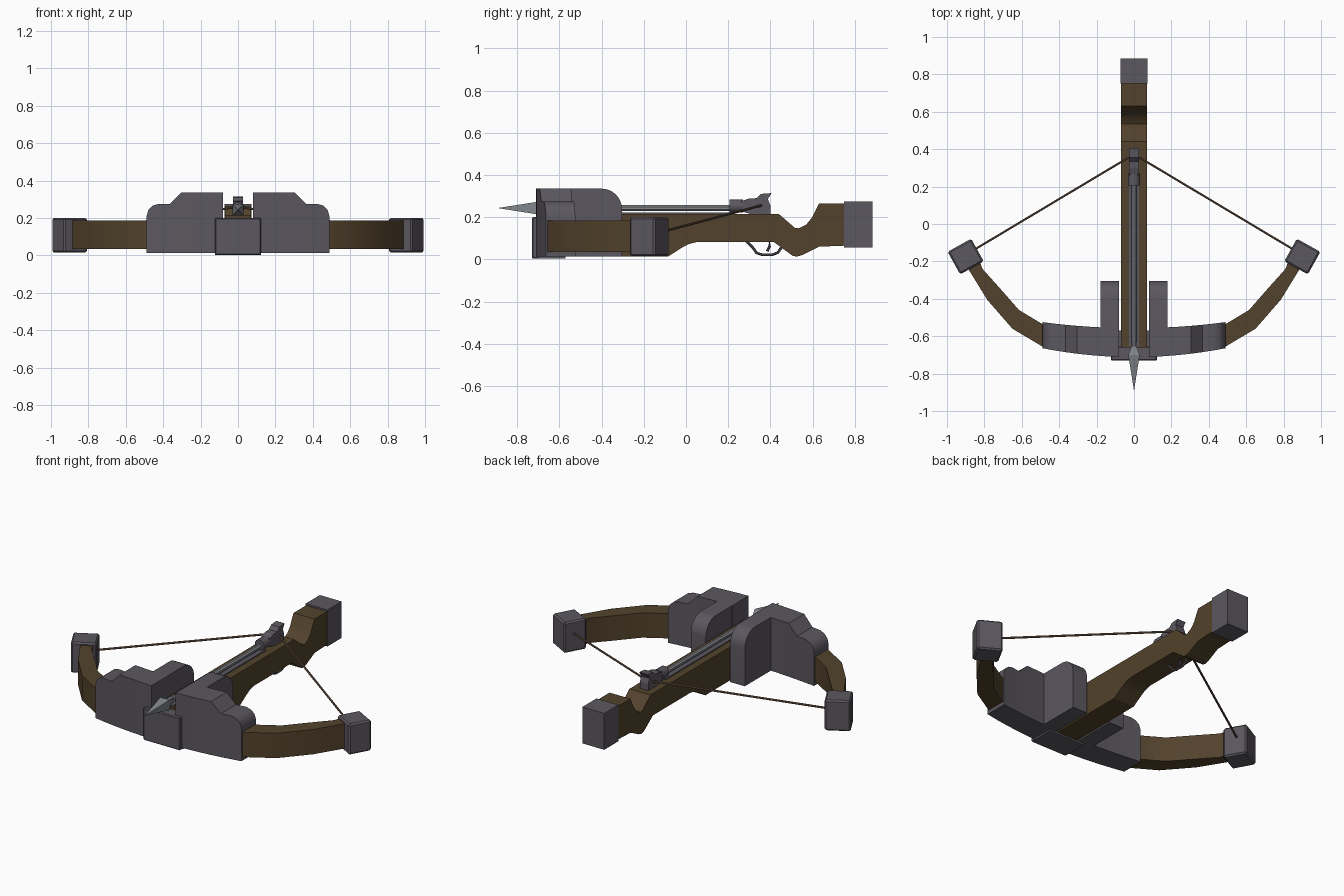
import bpy, bmesh, math
from mathutils import Vector, Matrix

if "Cube" in bpy.data.objects:
    bpy.data.objects.remove(bpy.data.objects["Cube"])


def mat(name, c):
    m = bpy.data.materials.new(name)
    m.diffuse_color = (*c, 1)
    m.use_nodes = True
    m.node_tree.nodes["Principled BSDF"].inputs["Base Color"].default_value = m.diffuse_color
    return m


STEEL = mat("dark_steel", (0.105, 0.095, 0.115))
WOOD = mat("brown_wood", (0.085, 0.055, 0.025))
TIP = mat("light_steel", (0.22, 0.23, 0.25))
CORD = mat("string_cord", (0.17, 0.105, 0.07))


def finish(name, bm, m, smooth=False):
    bmesh.ops.recalc_face_normals(bm, faces=bm.faces)
    me = bpy.data.meshes.new(name)
    bm.to_mesh(me)
    bm.free()
    me.materials.append(m)
    ob = bpy.data.objects.new(name, me)
    bpy.context.collection.objects.link(ob)
    if smooth:
        bpy.ops.object.select_all(action='DESELECT')
        ob.select_set(True)
        bpy.context.view_layer.objects.active = ob
        bpy.ops.object.shade_smooth_by_angle(angle=math.radians(32))
    return ob


def loft(name, rings, m, smooth=False):
    """Skin a list of equal-length point rings and cap both ends."""
    bm = bmesh.new()
    vs = [[bm.verts.new(p) for p in r] for r in rings]
    n = len(rings[0])
    for a, b in zip(vs, vs[1:]):
        for i in range(n):
            j = (i + 1) % n
            bm.faces.new((a[i], a[j], b[j], b[i]))
    bm.faces.new(vs[0])
    bm.faces.new(vs[-1])
    return finish(name, bm, m, smooth)


def prism(name, yz, x0, x1, m, smooth=False):
    return loft(name, [[(x, y, z) for y, z in yz] for x in (x0, x1)], m, smooth)


def box(name, x, y, z, m, bevel=0, turn=0):
    """Box from (min, max) ranges, turned about its own upright axis."""
    bm = bmesh.new()
    size = [b - a for a, b in (x, y, z)]
    mid = [(a + b) / 2 for a, b in (x, y, z)]
    bmesh.ops.create_cube(bm, size=1, matrix=Matrix.Translation(mid)
                          @ Matrix.Rotation(turn, 4, 'Z') @ Matrix.Diagonal((*size, 1)))
    if bevel:
        bmesh.ops.bevel(bm, geom=bm.edges[:], offset=bevel, segments=1, affect='EDGES')
    return finish(name, bm, m)


def tube(name, pts, r, m, sides=8):
    """Round bar along a path."""
    pts = [Vector(p) for p in pts]
    rings = []
    for i, p in enumerate(pts):
        d = (pts[min(i + 1, len(pts) - 1)] - pts[max(i - 1, 0)]).normalized()
        q = d.to_track_quat('Z', 'Y')
        rings.append([p + q @ Vector((r * math.cos(t), r * math.sin(t), 0))
                      for t in (math.tau * (k + .5) / sides for k in range(sides))])
    return loft(name, rings, m, True)


def lathe(name, prof, zc, sides, m, smooth=False):
    """Turned part along y from (y, radius) pairs."""
    ang = [math.tau * (k + .5) / sides for k in range(sides)]
    return loft(name, [[(r * math.cos(t), y, zc + r * math.sin(t)) for t in ang]
                       for y, r in prof], m, smooth)


# wooden stock and steel butt cap
stock = [(-.66, .013), (-.085, .013), (-.02, .055), (.015, .073), (.055, .083), (.415, .083),
         (.505, .017), (.525, .013), (.55, .02), (.63, .06), (.76, .065), (.76, .265),
         (.63, .265), (.595, .195), (.57, .165), (.535, .147), (.515, .15), (.44, .215), (-.66, .215)]
prism("stock", stock, -.07, .07, WOOD, True)
box("butt_cap", (-.073, .073), (.75, .885), (.055, .275), STEEL)

# front plate with its underside lip
box("front_plate", (-.123, .123), (-.73, -.655), (.003, .2), STEEL, .005)
box("front_plate_lip", (-.123, .123), (-.70, -.57), (.003, .016), STEEL)

for s, side in ((-1, "left"), (1, "right")):
    # curved steel riser block
    st = [(.08, .335), (.15, .335), (.23, .335), (.305, .335), (.365, .275), (.425, .275),
          (.455, .266), (.478, .245), (.488, .213)]
    rings = []
    for x, z in st:
        f, b = -.712 + .2 * x * x, -.557 + .135 * x * x
        rings.append([(s * x, f, .013), (s * x, b, .013), (s * x, b, z), (s * x, f, z)])
    loft(side + "_riser", rings, STEEL, True)
    # rounded cheek beside the stock
    arc = [(-.40 + .096 * math.sin(t), .239 + .096 * math.cos(t))
           for t in (math.pi / 2 * k / 8 for k in range(9))]
    prism(side + "_cheek", [(-.69, .335)] + arc + [(-.304, .013), (-.69, .013)],
          s * .081, s * .18, STEEL, True)
    # bow limb: outer and inner edge pairs
    limb = [((.42, -.672), (.42, -.545)), ((.49, -.655), (.49, -.535)), ((.65, -.56), (.615, -.46)),
            ((.785, -.405), (.72, -.34)), ((.88, -.25), (.81, -.24)), ((.915, -.19), (.84, -.16))]
    loft(side + "_limb", [[(s * o[0], o[1], .035), (s * i[0], i[1], .035),
                           (s * i[0], i[1], .185), (s * o[0], o[1], .185)]
                          for o, i in limb], WOOD, True)
    # limb tip block
    box(side + "_limb_tip", (s * .9 - .072, s * .9 + .072), (-.243, -.105), (.015, .2),
        STEEL, .009, -s * math.radians(29))
    # string half
    tube(side + "_string", [(s * .85, -.135, .125), (s * .03, .355, .255), (0, .37, .257)],
         .006, CORD)

# bolt lying on the stock
lathe("bolt_shaft", [(-.68, .015), (.215, .015)], .243, 8, TIP, True)
box("bolt_groove", (-.026, .026), (-.655, .23), (.21, .222), STEEL)
lathe("bolt_head", [(-.888, .001), (-.70, .043), (-.655, .018), (-.63, .018)], .243, 4, TIP)

# string latch and bolt holder
lathe("bolt_holder", [(.205, .032), (.27, .032)], .252, 12, STEEL, True)
latch = [(.262, .228), (.262, .276), (.30, .288), (.335, .29), (.355, .31), (.405, .314),
         (.388, .285), (.40, .255), (.40, .21), (.32, .21)]
prism("string_latch", latch, -.028, .028, STEEL)

# trigger and guard
guard = [(.285, .088), (.315, .058), (.335, .03), (.36, .022), (.41, .022), (.435, .032),
         (.455, .06), (.46, .09)]
tube("trigger_guard", [(0, y, z) for y, z in guard], .007, STEEL)
tube("trigger", [(0, .395, .09), (0, .396, .062), (0, .385, .038)], .007, STEEL)
